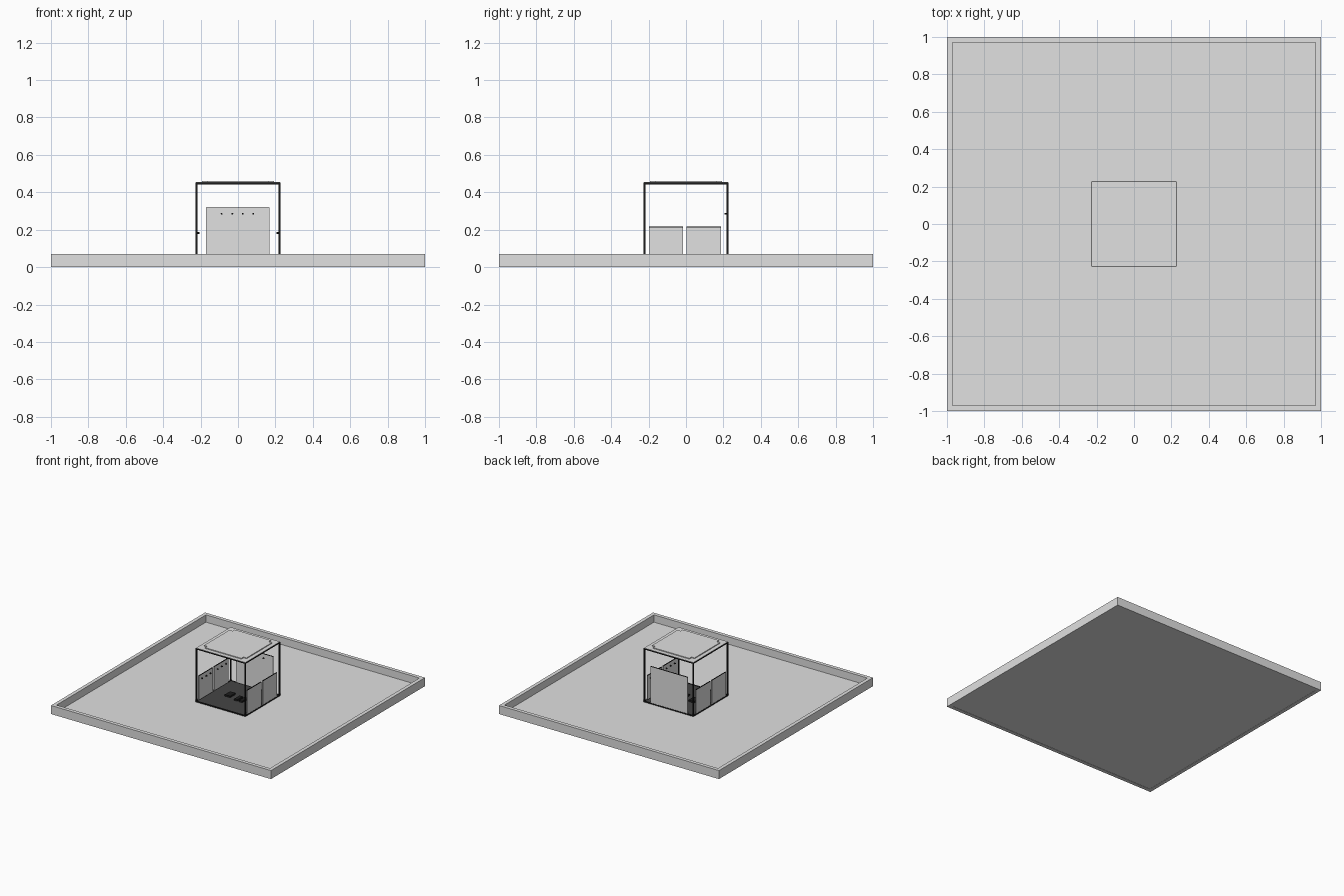
import bpy, bmesh, math
from mathutils import Matrix, Vector

if "Cube" in bpy.data.objects:
    bpy.data.objects.remove(bpy.data.objects["Cube"])


def material(name, v):
    m = bpy.data.materials.new(name)
    m.diffuse_color = (v, v, v, 1)
    m.use_nodes = True
    m.node_tree.nodes["Principled BSDF"].inputs["Base Color"].default_value = m.diffuse_color
    return m


LIGHT = material("light_grey", 0.75)
DARK = material("dark_grey", 0.06)
BLACK = material("black", 0.012)


def finish(name, bm, mat):
    me = bpy.data.meshes.new(name)
    bm.normal_update()
    bm.to_mesh(me)
    bm.free()
    me.materials.append(mat)
    ob = bpy.data.objects.new(name, me)
    bpy.context.collection.objects.link(ob)
    return ob


def add_box(bm, x0, x1, y0, y1, z0, z1):
    c = Vector(((x0 + x1) / 2, (y0 + y1) / 2, (z0 + z1) / 2))
    s = Matrix.Diagonal((x1 - x0, y1 - y0, z1 - z0, 1))
    bmesh.ops.create_cube(bm, size=1, matrix=Matrix.Translation(c) @ s)


def boxes(name, mat, *dims):
    bm = bmesh.new()
    for d in dims:
        add_box(bm, *d)
    return finish(name, bm, mat)


def prism(name, mat, pts, z0, z1):
    bm = bmesh.new()
    f = bm.faces.new([bm.verts.new((x, y, z0)) for x, y in pts])
    r = bmesh.ops.extrude_face_region(bm, geom=[f])
    top = [v for v in r["geom"] if isinstance(v, bmesh.types.BMVert)]
    bmesh.ops.translate(bm, verts=top, vec=(0, 0, z1 - z0))
    bmesh.ops.recalc_face_normals(bm, faces=bm.faces)
    return finish(name, bm, mat)


def pegs(name, places, axis):
    # short round pegs pointing along the given axis
    bm = bmesh.new()
    rot = Vector((0, 0, 1)).rotation_difference(Vector(axis)).to_matrix().to_4x4()
    for p in places:
        bmesh.ops.create_cone(bm, cap_ends=True, segments=10, radius1=0.005,
                              radius2=0.005, depth=0.01,
                              matrix=Matrix.Translation(p) @ rot)
    return finish(name, bm, BLACK)


# Shallow square tray: floor and raised rim
FLOOR = 0.01
boxes("tray_floor", LIGHT, (-0.97, 0.97, -0.97, 0.97, 0.002, FLOOR))
boxes("tray_rim", LIGHT,
      (-1, 1, -1, -0.97, 0, 0.07), (-1, 1, 0.97, 1, 0, 0.07),
      (-1, -0.97, -0.97, 0.97, 0, 0.07), (0.97, 1, -0.97, 0.97, 0, 0.07))

# Booth floor
H, T, TOP = 0.226, 0.009, 0.452
boxes("booth_floor", DARK, (-0.217, 0.217, -0.217, 0.217, FLOOR, 0.017))

# Thin frame: four posts, plus beams round the bottom and the top
posts = []
for sx in (-1, 1):
    for sy in (-1, 1):
        x, y = sx * (H - T / 2), sy * (H - T / 2)
        posts.append((x - T / 2, x + T / 2, y - T / 2, y + T / 2, FLOOR, TOP))
boxes("frame_posts", BLACK, *posts)
for name, z0, z1 in (("bottom_beams", FLOOR, 0.019), ("top_beams", 0.443, TOP)):
    a = H - T
    boxes(name, BLACK, (-a, a, -H, -a, z0, z1), (-a, a, a, H, z0, z1),
          (-H, -a, -a, a, z0, z1), (a, H, -a, a, z0, z1))

# Roof slab and the raised plate with notched corners
boxes("roof", LIGHT, (-0.224, 0.224, -0.224, 0.224, 0.446, 0.454))
o, i = 0.193, 0.165
prism("roof_plate", LIGHT,
      [(-i, -o), (i, -o), (i, -i), (o, -i), (o, i), (i, i),
       (i, o), (-i, o), (-i, i), (-o, i), (-o, -i), (-i, -i)], 0.454, 0.461)

# Back panel with a dark top trim and four pegs
boxes("back_panel", LIGHT, (-0.17, 0.168, 0.217, 0.224, 0.019, 0.316))
boxes("back_panel_trim", BLACK, (-0.17, 0.168, 0.217, 0.224, 0.316, 0.319))
pegs("back_pegs", [(x, 0.212, 0.285) for x in (-0.088, -0.03, 0.025, 0.082)], (0, -1, 0))

# Two low panels on each side, with trims and pegs on the inside
for side, s in (("left", -1), ("right", 1)):
    x0, x1 = sorted((s * 0.217, s * 0.224))
    spans = ((-0.197, -0.016), (0.004, 0.187))
    boxes(side + "_panels", LIGHT, *[(x0, x1, a, b, 0.019, 0.213) for a, b in spans])
    boxes(side + "_panel_trims", BLACK, *[(x0, x1, a, b, 0.213, 0.216) for a, b in spans])
    pegs(side + "_pegs",
         [(s * 0.212, a + (b - a) * t, 0.183) for a, b in spans for t in (0.2, 0.5, 0.8)],
         (-s, 0, 0))

# Small low blocks lying in the middle of the floor
boxes("floor_blocks", BLACK,
      (-0.1, -0.05, -0.03, 0.04, 0.017, 0.03),
      (0.0, 0.03, -0.05, 0.02, 0.017, 0.03),
      (0.045, 0.075, -0.05, 0.02, 0.017, 0.03))
